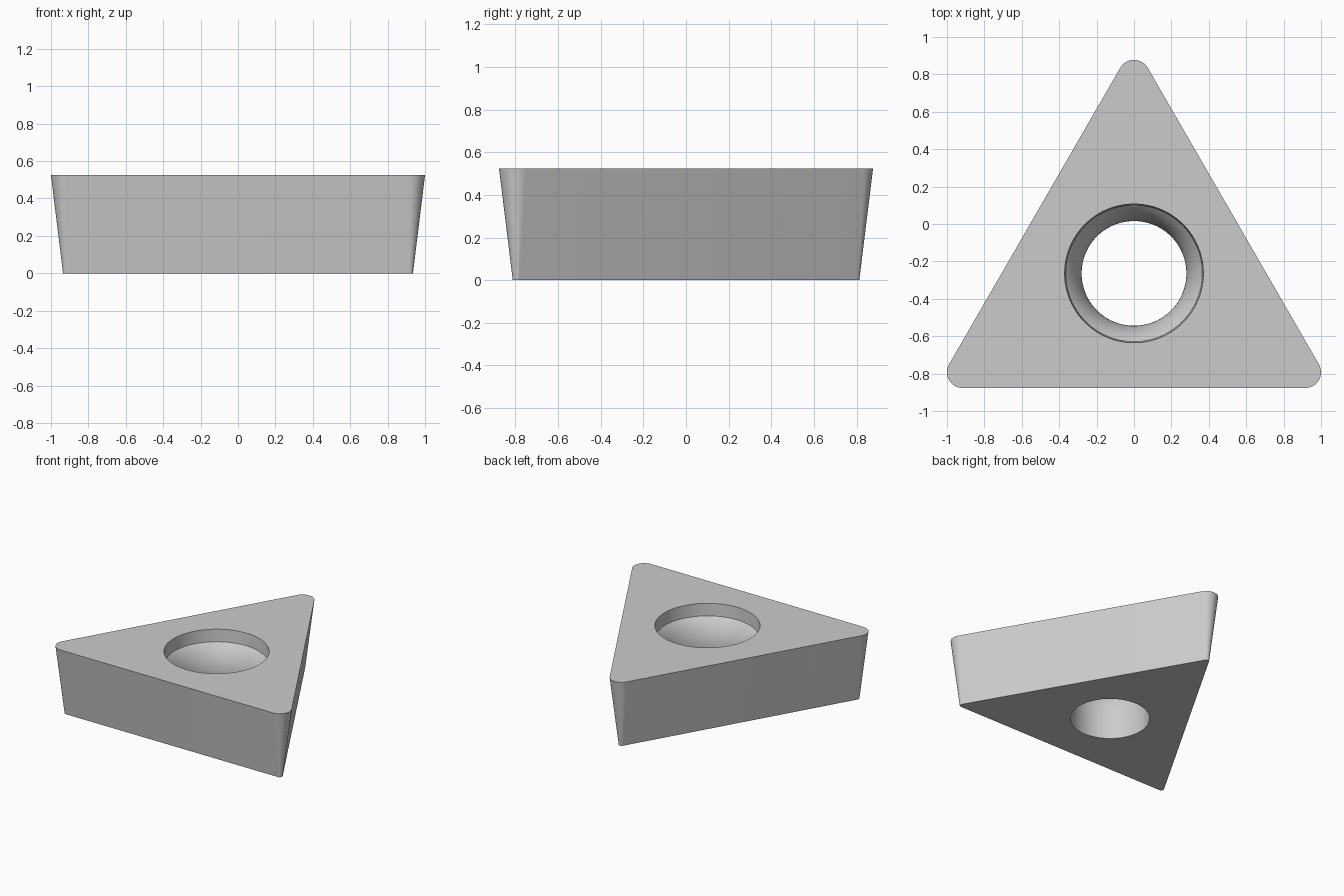
import bpy, bmesh
from math import sin, cos, pi, radians

if "Cube" in bpy.data.objects:
    bpy.data.objects.remove(bpy.data.objects["Cube"])

H = 0.525          # thickness
CY = -0.264        # y of the hole axis (triangle incentre)
D = 1.0566         # axis to corner-arc centres
R_TOP, R_BOT = 0.085, 0.0205   # corner radii: uniform offset gives the relief angle
ARC, SEG = 16, 96

bm = bmesh.new()

def outline(r, z):
    pts = []
    for k in range(3):
        a = pi / 2 + k * 2 * pi / 3
        for i in range(ARC + 1):
            b = a - pi / 3 + i / ARC * 2 * pi / 3
            pts.append(bm.verts.new((D * cos(a) + r * cos(b),
                                     CY + D * sin(a) + r * sin(b), z)))
    return pts

def circle(r, z):
    return [bm.verts.new((r * cos(2 * pi * i / SEG), CY + r * sin(2 * pi * i / SEG), z))
            for i in range(SEG)]

def skin(a, b):
    n = len(a)
    for i in range(n):
        bm.faces.new((a[i], a[(i + 1) % n], b[(i + 1) % n], b[i]))

def cap(*loops):
    edges = []
    for l in loops:
        for i in range(len(l)):
            v, w = l[i], l[(i + 1) % len(l)]
            edges.append(bm.edges.get((v, w)))
    bmesh.ops.triangle_fill(bm, use_beauty=True, use_dissolve=False, edges=edges)

# tapered triangular sides
bottom, top = outline(R_BOT, 0), outline(R_TOP, H)
skin(bottom, top)

# screw hole: straight bore, rounded seat, short wall at the rim
bore, seat_r, seat_z = 0.28, 0.29, 0.225
profile = [(bore, 0)]
for i in range(13):
    t = radians(45) * i / 12
    profile.append((bore + seat_r * (1 - cos(t)), seat_z + seat_r * sin(t)))
profile.append((0.371, H))
rings = [circle(r, z) for r, z in profile]
for a, b in zip(rings, rings[1:]):
    skin(b, a)

# flat top and bottom around the hole
cap(top, rings[-1])
cap(bottom, rings[0])
bmesh.ops.recalc_face_normals(bm, faces=bm.faces)

mesh = bpy.data.meshes.new("cutting_insert")
bm.to_mesh(mesh)
bm.free()
obj = bpy.data.objects.new("cutting_insert", mesh)
bpy.context.collection.objects.link(obj)
bpy.context.view_layer.objects.active = obj
obj.select_set(True)
bpy.ops.object.shade_smooth_by_angle(angle=radians(30))
